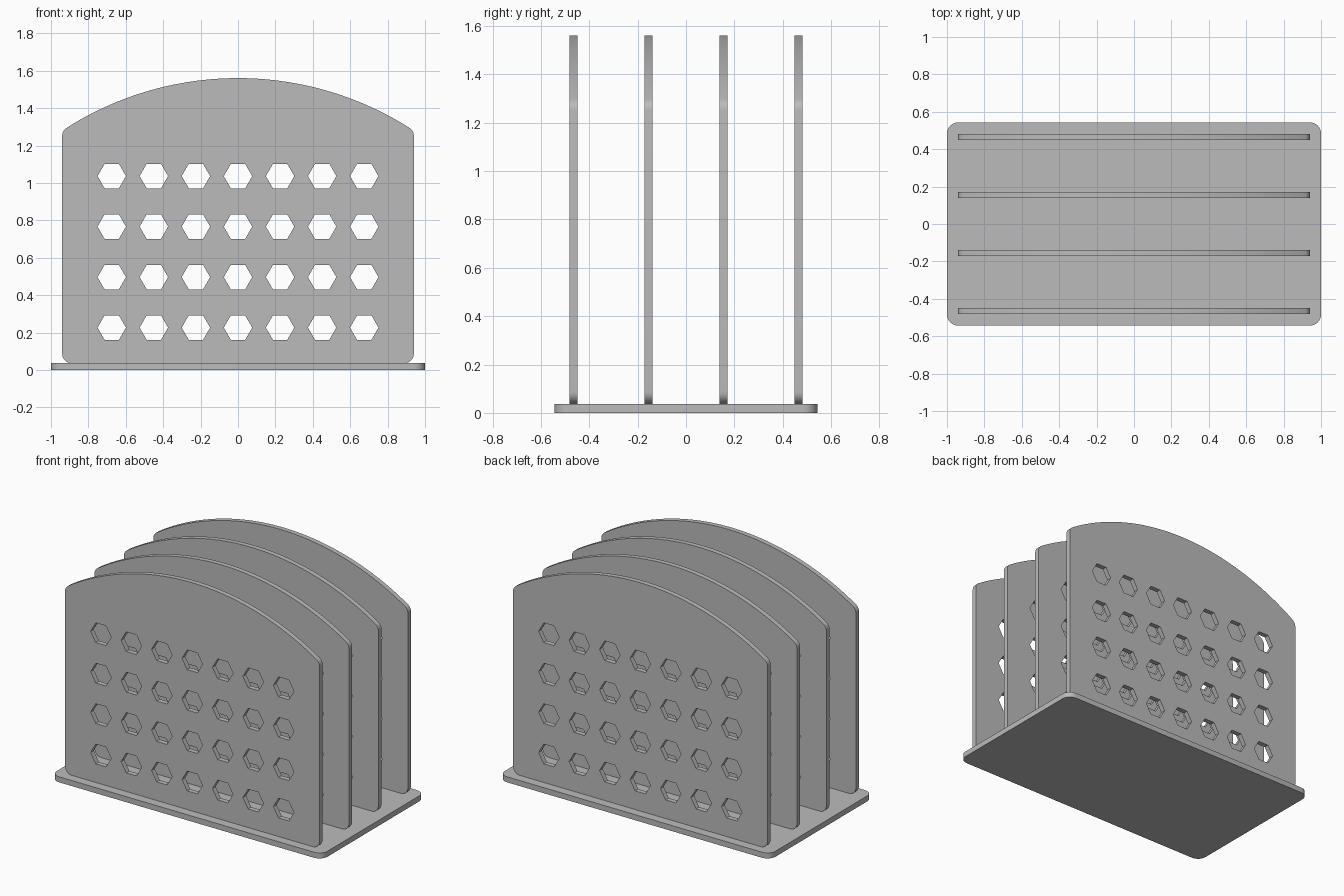
import bpy
import math
from mathutils import Vector

cube = bpy.data.objects.get("Cube")
if cube:
    bpy.data.objects.remove(cube, do_unlink=True)

BASE_Z, THICK = 0.037, 0.033
HALF_W, SHOULDER, TOP = 0.94, 1.28, 1.561

grey = bpy.data.materials.new("plain grey")
grey.use_nodes = True
colour = (0.5, 0.5, 0.5, 1)
grey.diffuse_color = colour
grey.node_tree.nodes["Principled BSDF"].inputs["Base Color"].default_value = colour


def rounded(before, corner, after, radius, steps=8):
    """Points of a fillet arc at a corner between two straight edges."""
    c = Vector(corner)
    u = (Vector(before) - c).normalized()
    v = (Vector(after) - c).normalized()
    half = u.angle(v) / 2
    centre = c + (u + v).normalized() * radius / math.sin(half)
    a = c + u * radius / math.tan(half) - centre
    b = c + v * radius / math.tan(half) - centre
    sweep = a.angle(b)
    return [centre + (a * math.sin(sweep * (1 - i / steps)) + b * math.sin(sweep * i / steps))
            / math.sin(sweep) for i in range(steps + 1)]


def plate(name, loops, thickness):
    """Flat sheet from closed outlines; inner outlines become holes."""
    curve = bpy.data.curves.new(name, "CURVE")
    curve.dimensions = "2D"
    curve.fill_mode = "BOTH"
    curve.extrude = thickness / 2
    for loop in loops:
        spline = curve.splines.new("POLY")
        spline.points.add(len(loop) - 1)
        for point, p in zip(spline.points, loop):
            point.co = (p[0], p[1], 0, 1)
        spline.use_cyclic_u = True
    obj = bpy.data.objects.new(name, curve)
    bpy.context.collection.objects.link(obj)
    bpy.ops.object.select_all(action="DESELECT")
    obj.select_set(True)
    bpy.context.view_layer.objects.active = obj
    bpy.ops.object.convert(target="MESH")
    obj = bpy.context.object
    # Weld the caps to the rim
    weld = obj.modifiers.new("weld", "WELD")
    weld.merge_threshold = 0.0001
    bpy.ops.object.modifier_apply(modifier=weld.name)
    obj.data.materials.clear()
    obj.data.materials.append(grey)
    bpy.ops.object.shade_smooth_by_angle(angle=math.radians(30))
    return obj


# Base tray with rounded corners
corners = [(-1, -0.543), (1, -0.543), (1, 0.543), (-1, 0.543)]
outline = []
for i in range(4):
    outline += rounded(corners[i - 1], corners[i], corners[(i + 1) % 4], 0.06)
base = plate("base", [outline], BASE_Z)
base.location.z = BASE_Z / 2

# Divider outline: rounded corners under a shallow arch
rise = TOP - SHOULDER
arch_r = (HALF_W ** 2 + rise ** 2) / (2 * rise)


def arch(x):
    return (x, TOP - arch_r + math.sqrt(arch_r ** 2 - x ** 2))


right = rounded((0, BASE_Z), (HALF_W, BASE_Z), (HALF_W, 1), 0.05)
right += rounded((HALF_W, 1), (HALF_W, SHOULDER), arch(0.88), 0.05)
limit = right[-1].x
outline = right + [arch(limit * i / 24) for i in range(23, -24, -1)]
outline += [(-p.x, p.y) for p in reversed(right)]

# Grid of hexagonal holes
holes = []
for row in range(4):
    for col in range(-3, 4):
        holes.append([(col * 0.225 + 0.076 * math.cos(k * math.pi / 3),
                       0.227 + row * 0.27 + 0.076 * math.sin(k * math.pi / 3))
                      for k in range(6)])

# Four upright dividers
for i in range(4):
    divider = plate(f"divider_{i + 1}", [outline] + holes, THICK)
    divider.rotation_euler.x = math.pi / 2
    divider.location.y = (i - 1.5) * 0.3105
